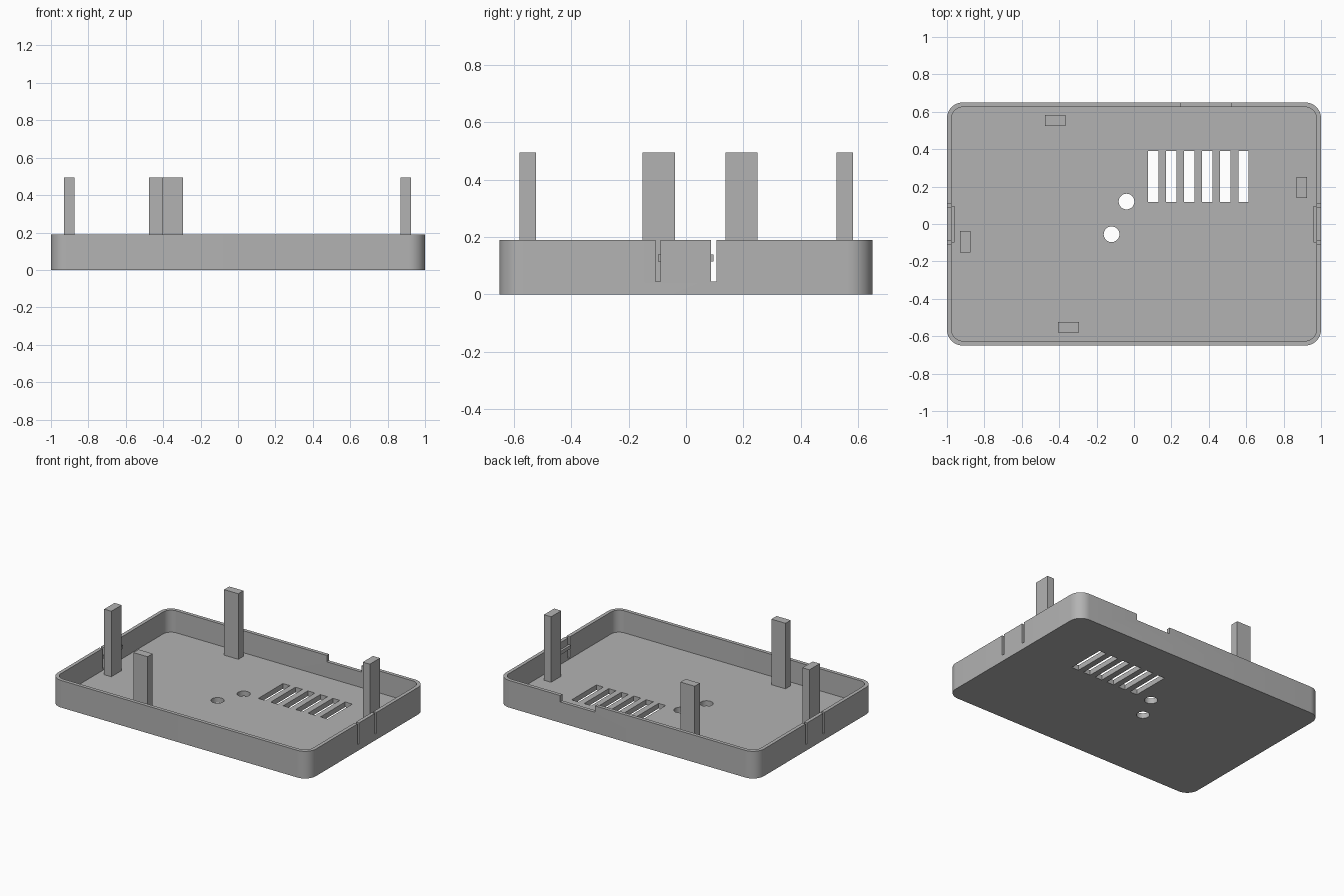
import bpy, bmesh, math
from mathutils import Matrix, Vector

if "Cube" in bpy.data.objects:
    bpy.data.objects.remove(bpy.data.objects["Cube"])

HX, HY, H = 1.0, 0.65, 0.19        # half size and height of the tray
WALL, FLOOR, RADIUS = 0.025, 0.036, 0.085

grey = bpy.data.materials.new("grey plastic")
grey.diffuse_color = (0.45, 0.45, 0.45, 1)
grey.use_nodes = True
grey.node_tree.nodes["Principled BSDF"].inputs["Base Color"].default_value = grey.diffuse_color


def finish(name, bm):
    bmesh.ops.recalc_face_normals(bm, faces=bm.faces)
    mesh = bpy.data.meshes.new(name)
    bm.to_mesh(mesh)
    bm.free()
    mesh.materials.append(grey)
    ob = bpy.data.objects.new(name, mesh)
    bpy.context.collection.objects.link(ob)
    return ob


def add_box(bm, x0, x1, y0, y1, z0, z1):
    mid = Vector((x0 + x1, y0 + y1, z0 + z1)) / 2
    size = Matrix.Diagonal((x1 - x0, y1 - y0, z1 - z0, 1))
    bmesh.ops.create_cube(bm, size=1, matrix=Matrix.Translation(mid) @ size)


def box(name, *bounds):
    bm = bmesh.new()
    add_box(bm, *bounds)
    return finish(name, bm)


def ring(bm, inset, z, steps=10):
    """Rounded rectangle loop, inset from the outer edge."""
    verts = []
    for i, (sx, sy) in enumerate([(1, 1), (-1, 1), (-1, -1), (1, -1)]):
        for k in range(steps + 1):
            a = math.pi / 2 * (i + k / steps)
            r = RADIUS - inset
            verts.append(bm.verts.new((sx * (HX - RADIUS) + r * math.cos(a),
                                       sy * (HY - RADIUS) + r * math.sin(a), z)))
    return verts


# Tray shell: outer wall, rim, inner wall and floor
bm = bmesh.new()
loops = [ring(bm, 0, 0), ring(bm, 0, H), ring(bm, WALL, H), ring(bm, WALL, FLOOR)]
for a, b in zip(loops, loops[1:]):
    for i in range(len(a)):
        j = (i + 1) % len(a)
        bm.faces.new((a[i], a[j], b[j], b[i]))
bm.faces.new(loops[0])
bm.faces.new(loops[-1])
tray = finish("tray", bm)

# Cutters: vent slots, round holes, back notch, slits beside the clips
bm = bmesh.new()
for i in range(6):
    x = 0.075 + i * 0.0965
    add_box(bm, x, x + 0.055, 0.117, 0.39, -0.1, 0.1)
for x, y in [(-0.04, 0.12), (-0.12, -0.055)]:
    bmesh.ops.create_cone(bm, cap_ends=True, segments=32, radius1=0.042, radius2=0.042,
                          depth=0.2, matrix=Matrix.Translation((x, y, 0)))
add_box(bm, 0.25, 0.52, 0.6, 0.7, 0.145, 0.3)
for x in (-1, 1):
    for y in (-0.107, 0.088):
        add_box(bm, x - 0.04, x + 0.04, y, y + 0.018, 0.045, 0.3)
cutter = finish("cutter", bm)
cutter.hide_render = True

mod = tray.modifiers.new("openings", 'BOOLEAN')
mod.operation = 'DIFFERENCE'
mod.solver = 'EXACT'
mod.object = cutter
bpy.context.view_layer.objects.active = tray
tray.select_set(True)
bpy.ops.object.modifier_apply(modifier=mod.name)
bpy.data.objects.remove(cutter)
bpy.ops.object.shade_smooth_by_angle(angle=math.radians(30))

# Snap ridges inside the end walls
for side, s in (("left", -1), ("right", 1)):
    x0, x1 = sorted((s * 0.96, s * 0.977))
    box(side + "_clip_ridge", x0, x1, -0.098, 0.096, 0.115, 0.14)

# Upright posts, one near each wall
for name, x0, x1, y0, y1 in [("back_post", -0.475, -0.365, 0.525, 0.582),
                             ("front_post", -0.405, -0.295, -0.58, -0.523),
                             ("left_post", -0.93, -0.875, -0.152, -0.038),
                             ("right_post", 0.87, 0.925, 0.138, 0.25)]:
    box(name, x0, x1, y0, y1, FLOOR - 0.005, 0.495)
